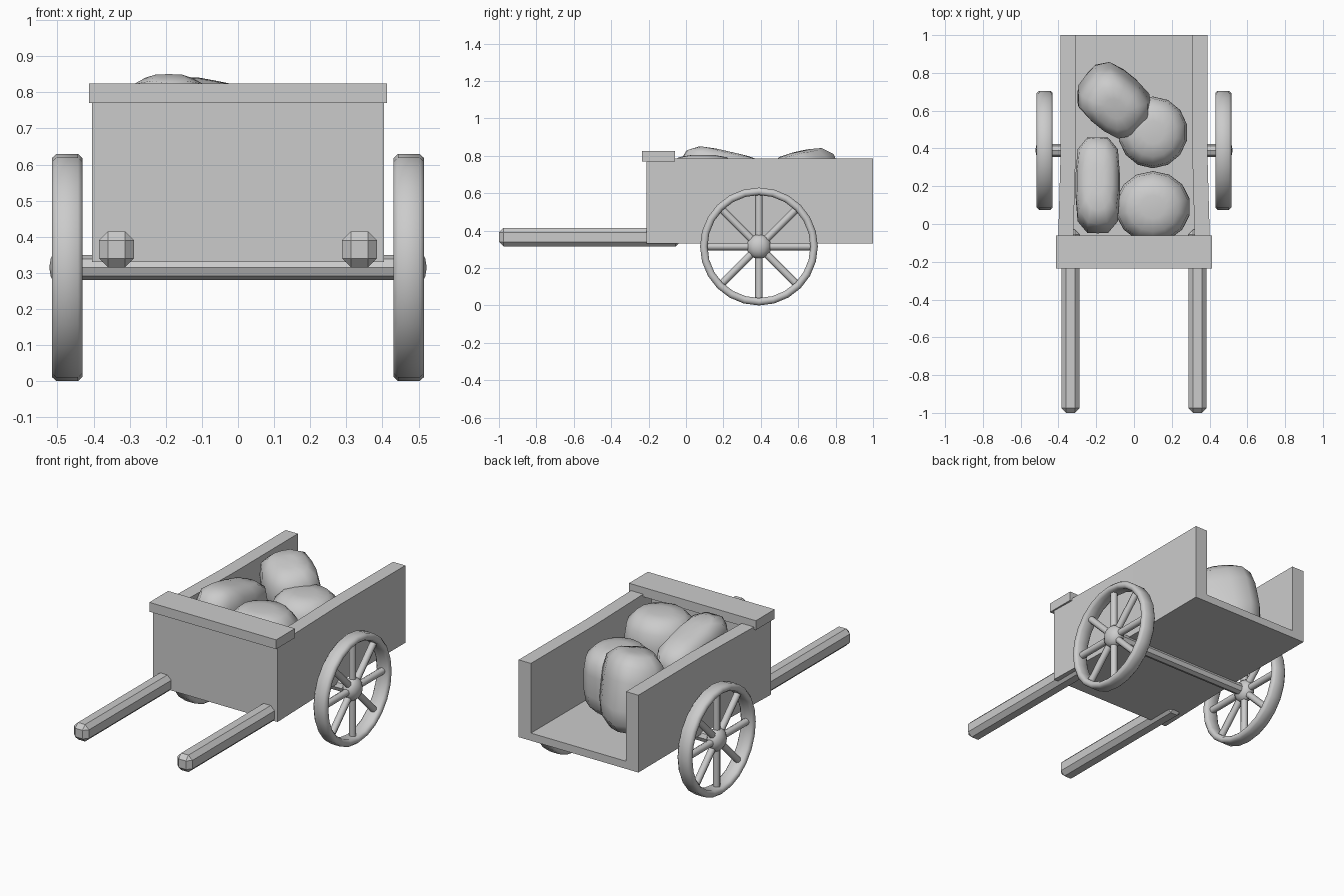
import bpy, bmesh, math
from mathutils import Vector, Matrix

if "Cube" in bpy.data.objects:
    bpy.data.objects.remove(bpy.data.objects["Cube"])


def finish(name, bm, angle=35):
    bmesh.ops.recalc_face_normals(bm, faces=bm.faces)
    me = bpy.data.meshes.new(name)
    bm.to_mesh(me)
    bm.free()
    ob = bpy.data.objects.new(name, me)
    bpy.context.collection.objects.link(ob)
    bpy.ops.object.select_all(action='DESELECT')
    ob.select_set(True)
    bpy.context.view_layer.objects.active = ob
    bpy.ops.object.shade_smooth_by_angle(angle=math.radians(angle))
    return ob


def box(name, lo, hi, bevel=0.0):
    lo, hi = Vector(lo), Vector(hi)
    bm = bmesh.new()
    bmesh.ops.create_cube(bm, size=1)
    for v in bm.verts:
        v.co = (lo + hi) / 2 + v.co * (hi - lo)
    if bevel:
        bmesh.ops.bevel(bm, geom=bm.edges[:], offset=bevel, segments=1,
                        affect='EDGES', profile=0.5)
    return finish(name, bm)


def rod(bm, a, b, r, sides):
    a, b = Vector(a), Vector(b)
    rot = (b - a).to_track_quat('Z', 'Y').to_matrix().to_4x4()
    bmesh.ops.create_cone(bm, cap_ends=True, segments=sides, radius1=r, radius2=r,
                          depth=(b - a).length,
                          matrix=Matrix.Translation((a + b) / 2) @ rot)


def sack(name, pos, half, rot=(0, 0, 0), a=2.0, b=4.0):
    # rounded lump: a = squareness in plan, b = squareness in height
    bm = bmesh.new()
    bmesh.ops.create_uvsphere(bm, u_segments=14, v_segments=10, radius=1)
    for v in bm.verts:
        x, y, z = (abs(c) for c in v.co)
        v.co /= ((x**a + y**a) ** (b / a) + z**b) ** (1 / b)
        v.co = v.co * Vector(half)
    ob = finish(name, bm, 60)
    ob.location = pos
    ob.rotation_euler = [math.radians(d) for d in rot]


# tray: floor and side walls as one U section, slightly narrower at the rear
bm = bmesh.new()
rings = []
for y, w in ((-0.21, 0.405), (0.4, 0.388), (1.0, 0.39)):
    half = [(w, 0.33), (w, 0.785), (w - 0.08, 0.785), (w - 0.08, 0.375)]
    section = half + [(-x, z) for x, z in reversed(half)]
    rings.append([bm.verts.new((x, y, z)) for x, z in section])
for r0, r1 in zip(rings, rings[1:]):
    for i in range(8):
        j = (i + 1) % 8
        bm.faces.new((r0[i], r0[j], r1[j], r1[i]))
bm.faces.new(rings[0])
bm.faces.new(rings[-1])
finish("tray", bm)

box("front_panel", (-0.35, -0.21, 0.34), (0.35, -0.14, 0.785))
box("front_rail", (-0.413, -0.235, 0.77), (0.413, -0.06, 0.825))

# axle
bm = bmesh.new()
rod(bm, (-0.47, 0.39, 0.315), (0.47, 0.39, 0.315), 0.034, 8)
finish("axle", bm)

# handles and wheels on both sides
for side, s in (("right", 1), ("left", -1)):
    xs = sorted((s * 0.288, s * 0.385))
    box(side + "_handle", (xs[0], -1.0, 0.315), (xs[1], -0.03, 0.415), 0.025)

    cx, cy, cz = s * 0.473, 0.39, 0.315
    bm = bmesh.new()
    # rim: chamfered section swept round
    sec = [(0.315, -0.03), (0.315, 0.03), (0.303, 0.0425), (0.286, 0.0425),
           (0.275, 0.03), (0.275, -0.03), (0.286, -0.0425), (0.303, -0.0425)]
    n = 24
    ring = []
    for i in range(n):
        t = 2 * math.pi * i / n
        ring.append([bm.verts.new((cx + u, cy + r * math.sin(t), cz + r * math.cos(t)))
                     for r, u in sec])
    for i in range(n):
        p, q = ring[i], ring[(i + 1) % n]
        for k in range(8):
            m = (k + 1) % 8
            bm.faces.new((p[k], p[m], q[m], q[k]))
    # spokes
    for i in range(8):
        t = math.pi * i / 4
        d = Vector((0, math.sin(t), math.cos(t)))
        c = Vector((cx, cy, cz))
        rod(bm, c + d * 0.04, c + d * 0.285, 0.02, 8)
    # hub
    hub = Matrix.Translation((cx, cy, cz)) @ Matrix.Diagonal((0.75, 1, 1, 1))
    bmesh.ops.create_uvsphere(bm, u_segments=12, v_segments=8, radius=0.066, matrix=hub)
    finish(side + "_wheel", bm, 50)

# cargo lumps
sack("rear_sack", (-0.107, 0.655, 0.61), (0.15, 0.19, 0.22), (9, -8, 50), a=3.5, b=4)
sack("middle_sack", (0.1, 0.485, 0.56), (0.185, 0.19, 0.19))
sack("front_sack", (0.1, 0.09, 0.59), (0.2, 0.19, 0.215))
sack("side_sack", (-0.192, 0.205, 0.67), (0.117, 0.25, 0.155), (-13, 0, 0), a=4, b=4)
